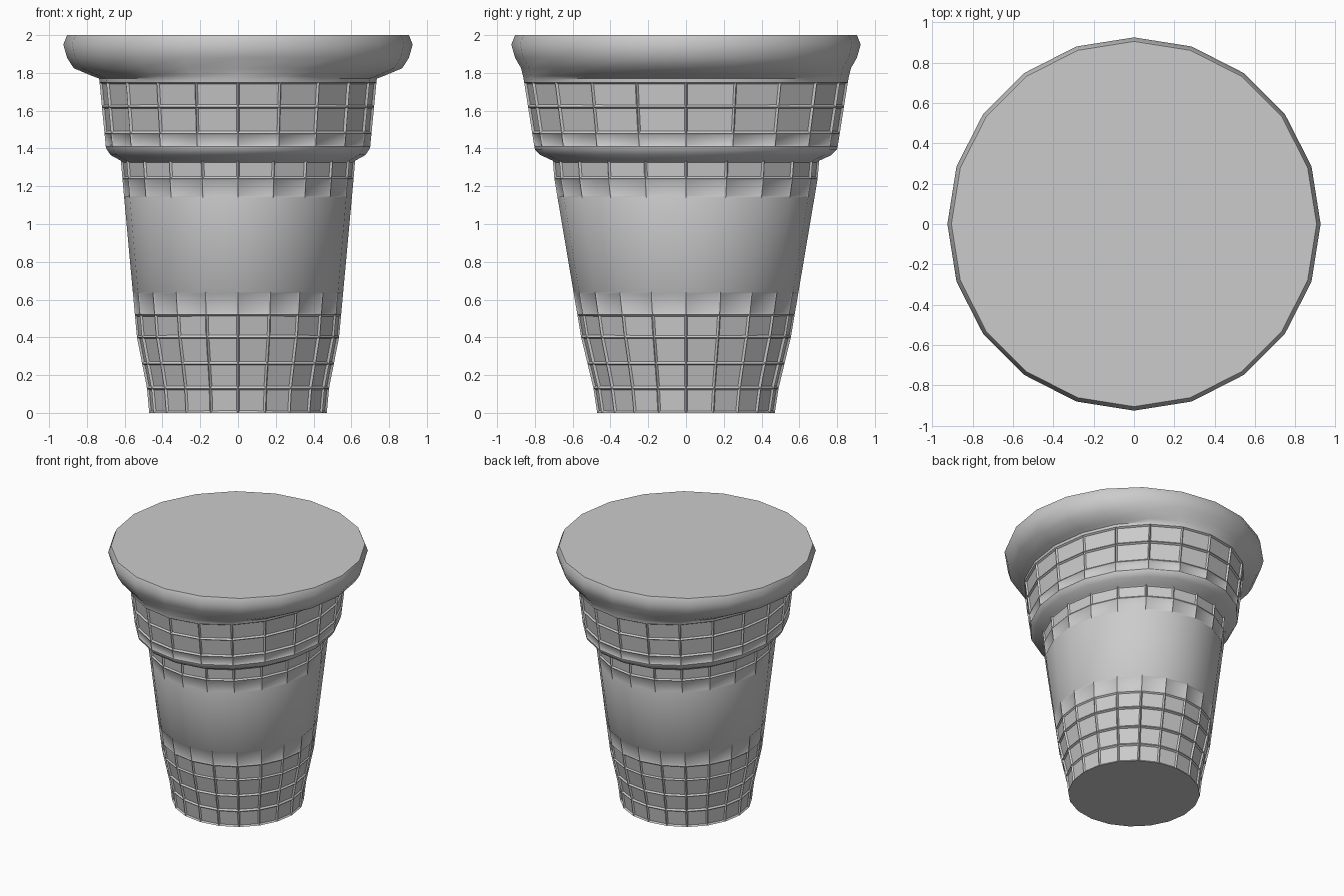
import bpy, bmesh
from math import cos, sin, pi, radians

if "Cube" in bpy.data.objects:
    bpy.data.objects.remove(bpy.data.objects["Cube"])

SIDES = 20


def loft(name, profile):
    """Closed body from (z, x radius, y radius) rings; returns bmesh and face rows."""
    bm = bmesh.new()
    rings = [[bm.verts.new((rx * cos(2 * pi * i / SIDES), ry * sin(2 * pi * i / SIDES), z))
              for i in range(SIDES)] for z, rx, ry in profile]
    rows = []
    for a, b in zip(rings, rings[1:]):
        rows.append([bm.faces.new((a[i], a[(i + 1) % SIDES], b[(i + 1) % SIDES], b[i]))
                     for i in range(SIDES)])
    bm.faces.new(rings[0][::-1])
    bm.faces.new(rings[-1])
    bm.normal_update()
    return bm, rows


def between(z, low, high):
    t = (z - low[0]) / (high[0] - low[0])
    return tuple(p + (q - p) * t for p, q in zip(low, high))


# lower cup, ledge, upper band and rolled rim
knee, shoulder = (0.40, 0.535, 0.555), (1.24, 0.612, 0.697)
ledge, collar = (1.41, 0.70, 0.803), (1.77, 0.735, 0.86)
profile = [(0, 0.47, 0.47), (0.13, 0.482, 0.49), between(0.26, (0.13, 0.482, 0.49), knee), knee]
profile += [between(z, knee, shoulder) for z in (0.52, 0.64, 1.14)]
profile += [shoulder, (1.335, 0.62, 0.705), (1.365, 0.675, 0.77), (1.395, 0.695, 0.80), ledge]
profile += [between(z, ledge, collar) for z in (1.48, 1.62, 1.75)]
profile += [collar, (1.785, 0.775, 0.863), (1.825, 0.87, 0.873), (1.88, 0.905, 0.905),
            (1.95, 0.925, 0.925), (2.0, 0.905, 0.905)]
bm, rows = loft("wafer_cup", profile)

# shallow waffle cells between thin ribs, keyed by profile row
depths = {0: .010, 1: .012, 2: .012, 3: .009, 4: .006, 6: .006, 7: .010,
          11: .008, 12: .012, 13: .012}
for row, depth in depths.items():
    bmesh.ops.inset_individual(bm, faces=rows[row], thickness=0.014, depth=-depth)

mesh = bpy.data.meshes.new("wafer_cup")
bm.to_mesh(mesh)
bm.free()
cup = bpy.data.objects.new("wafer_cup", mesh)
bpy.context.collection.objects.link(cup)
bpy.context.view_layer.objects.active = cup
cup.select_set(True)
bpy.ops.object.shade_smooth_by_angle(angle=radians(40))
